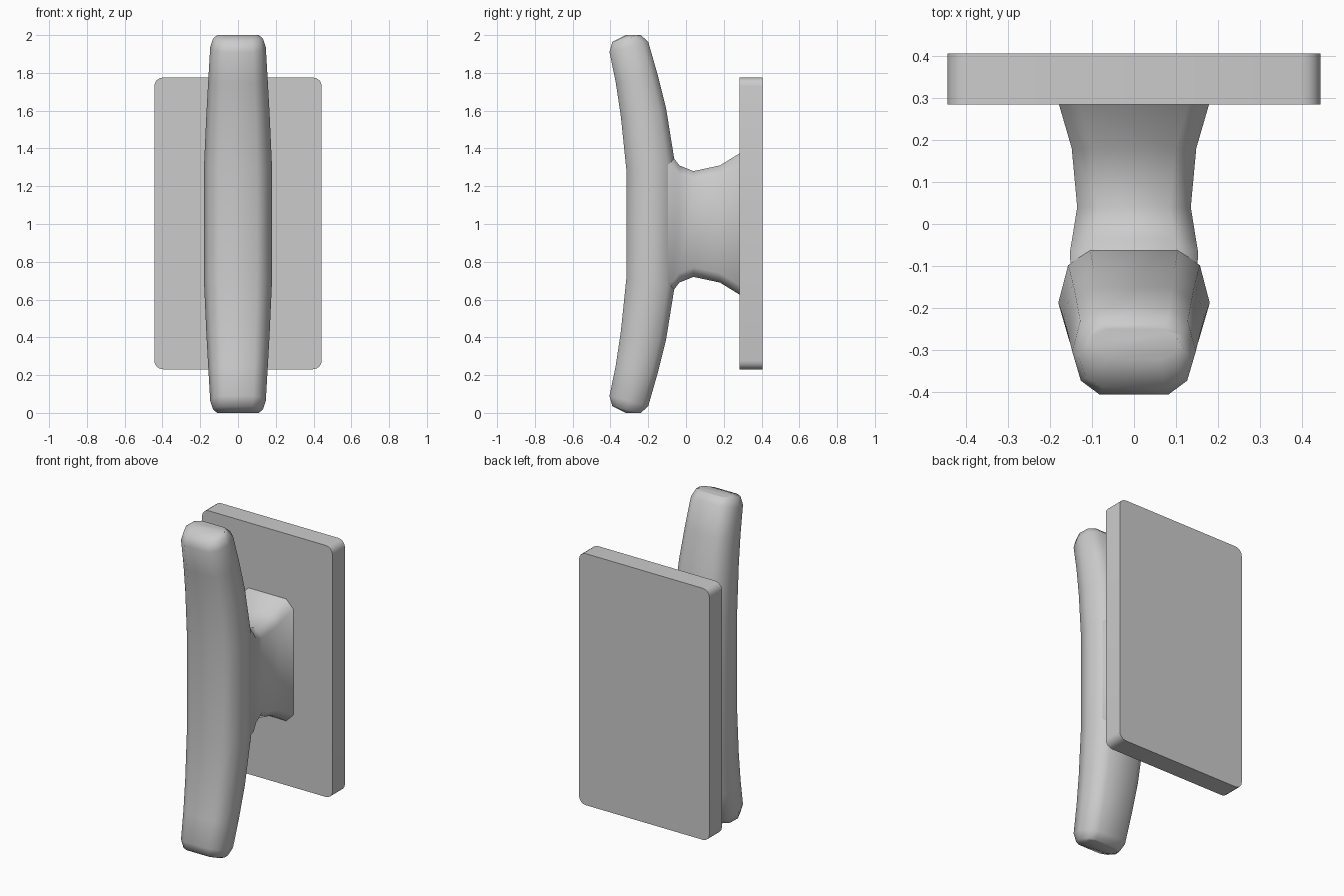
import bpy, bmesh, math

cube = bpy.data.objects.get("Cube")
if cube:
    bpy.data.objects.remove(cube)

grey = bpy.data.materials.new("plain_grey")
grey.use_nodes = True
colour = (0.6, 0.6, 0.6, 1)
grey.diffuse_color = colour
grey.node_tree.nodes["Principled BSDF"].inputs["Base Color"].default_value = colour


def loft(name, rings, angle):
    """Skin a list of closed rings, cap both ends and smooth the result."""
    bm = bmesh.new()
    loops = [[bm.verts.new(p) for p in ring] for ring in rings]
    n = len(loops[0])
    for a, b in zip(loops, loops[1:]):
        for i in range(n):
            j = (i + 1) % n
            bm.faces.new((a[i], a[j], b[j], b[i]))
    bm.faces.new(loops[0])
    bm.faces.new(loops[-1])
    bmesh.ops.recalc_face_normals(bm, faces=bm.faces)
    mesh = bpy.data.meshes.new(name)
    bm.to_mesh(mesh)
    bm.free()
    mesh.materials.append(grey)
    ob = bpy.data.objects.new(name, mesh)
    bpy.context.collection.objects.link(ob)
    bpy.ops.object.select_all(action='DESELECT')
    ob.select_set(True)
    bpy.context.view_layer.objects.active = ob
    bpy.ops.object.shade_smooth_by_angle(angle=math.radians(angle))
    return ob


# Curved bar: each station has a front point, a back point and a half width
def bar_ring(fy, fz, by, bz, width):
    half = [(0, 0.56), (0.16, 0.86), (0.5, 1), (0.85, 0.87), (1, 0.58)]
    outline = half + [(t, -w) for t, w in reversed(half)]
    return [(w * width, fy + (by - fy) * t, fz + (bz - fz) * t) for t, w in outline]


upper = [(-0.315, 1.28, -0.06, 1.33, 0.18),
         (-0.345, 1.57, -0.105, 1.61, 0.167),
         (-0.372, 1.75, -0.15, 1.79, 0.157),
         (-0.405, 1.91, -0.20, 1.965, 0.147),
         (-0.39, 1.965, -0.24, 2.0, 0.132),
         (-0.32, 2.0, -0.25, 2.0, 0.11)]
lower = [(fy, 2 - fz, by, 2 - bz, w) for fy, fz, by, bz, w in reversed(upper)]
loft("grip_bar", [bar_ring(*s) for s in lower + upper], 60)


# Flared stem: chamfered rectangles along y
def stem_ring(y, hx, hz, c=0.05):
    quarter = [(hx, hz - c), (hx - c, hz)]
    pts = quarter + [(-x, z) for x, z in reversed(quarter)]
    pts += [(-x, -z) for x, z in pts]
    return [(x, y, 1 + z) for x, z in pts]


stem = [(-0.15, 0.15, 0.39), (-0.065, 0.152, 0.35), (-0.035, 0.147, 0.31),
        (0.04, 0.135, 0.28), (0.18, 0.148, 0.31), (0.29, 0.18, 0.378)]
loft("stem", [stem_ring(*s) for s in stem], 60)


# Mounting plate with rounded corners
def plate_ring(y, hx=0.443, hz=0.772, r=0.045, steps=4):
    pts = []
    for k, (sx, sz) in enumerate([(1, 1), (-1, 1), (-1, -1), (1, -1)]):
        for i in range(steps + 1):
            a = math.pi / 2 * (k + i / steps)
            pts.append((sx * (hx - r) + r * math.cos(a), y,
                        1.003 + sz * (hz - r) + r * math.sin(a)))
    return pts


loft("mounting_plate", [plate_ring(0.284), plate_ring(0.405)], 35)
